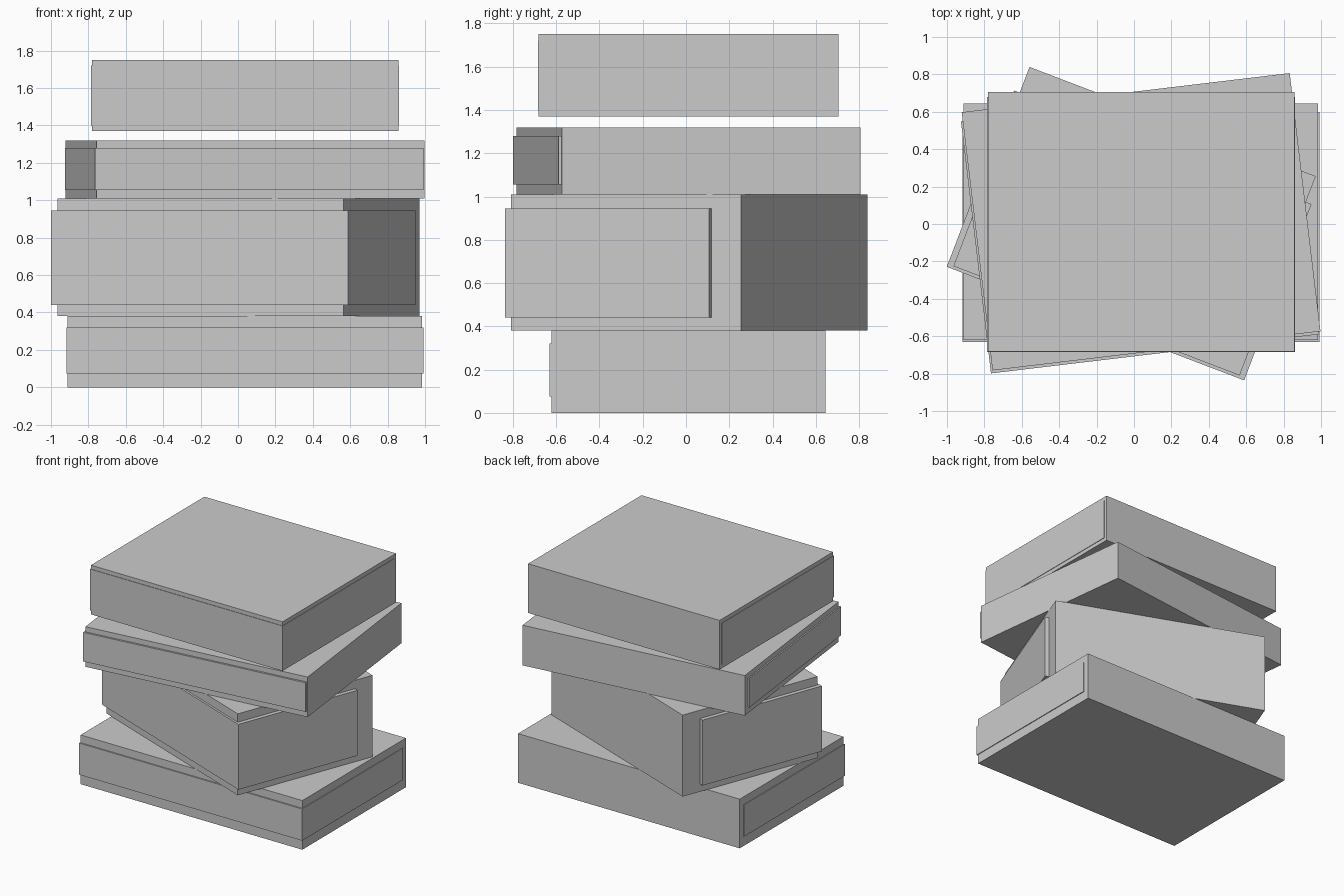
import bpy
import math
from mathutils import Matrix, Vector

default_cube = bpy.data.objects.get("Cube")
if default_cube:
    bpy.data.objects.remove(default_cube, do_unlink=True)

# One plain grey for the whole stack
grey = bpy.data.materials.new("plain_grey")
grey.use_nodes = True
colour = (0.6, 0.6, 0.6, 1.0)
grey.diffuse_color = colour
grey.node_tree.nodes["Principled BSDF"].inputs["Base Color"].default_value = colour


def box(name, low, high, centre, angle):
    """Box between two local corners, turned about z and moved to centre."""
    low, high = Vector(low), Vector(high)
    bpy.ops.mesh.primitive_cube_add(size=1)
    obj = bpy.context.object
    obj.name = name
    mesh = obj.data
    mesh.transform(Matrix.Translation((low + high) / 2)
                   @ Matrix.Diagonal((*(high - low), 1)))
    mesh.materials.append(grey)
    obj.location = (*centre, 0)
    obj.rotation_euler.z = math.radians(angle)
    return obj


def book(name, centre, angle, half, cover_z, page_z, overhang):
    """Cover block with a page block that stands proud of the front and sides."""
    hx, hy = half
    left, right, front, back = overhang
    box(name + "_cover", (-hx, -hy, cover_z[0]), (hx, hy, cover_z[1]), centre, angle)
    box(name + "_pages", (-hx - left, -hy - front, page_z[0]),
        (hx + right, hy + back, page_z[1]), centre, angle)


# Stack from the bottom up; overhang is left, right, front, back
book("bottom_book", (0.037, 0.012), 0, (0.948, 0.633),
     (0, 0.38), (0.075, 0.32), (0.006, 0.006, 0.01, -0.045))
book("thick_book", (0.003, 0.015), -20.9, (0.819, 0.57),
     (0.38, 1.01), (0.44, 0.945), (0.032, 0.032, 0.016, -0.147))
book("thin_book", (0.038, 0.012), 6.8, (0.883, 0.695),
     (1.01, 1.32), (1.055, 1.28), (0.01, -0.008, 0.015, -0.05))
book("top_book", (0.038, 0.012), 0, (0.819, 0.693),
     (1.37, 1.75), (1.40, 1.72), (0.004, 0.004, 0.004, -0.025))
